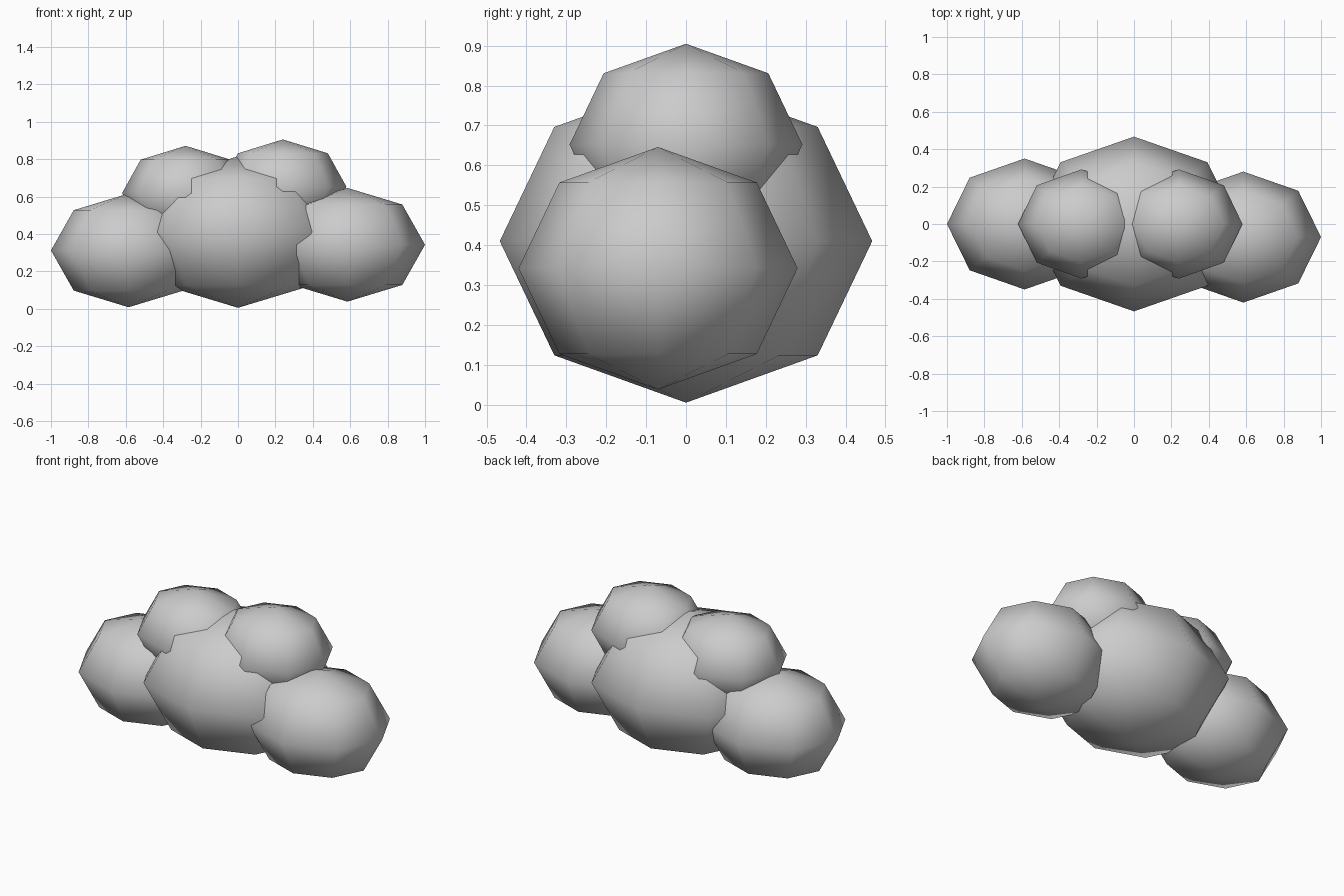
import bpy

if "Cube" in bpy.data.objects:
    bpy.data.objects.remove(bpy.data.objects["Cube"])


def puff(name, center, radii):
    """Low-poly smooth ellipsoid: 8 segments, 4 rings."""
    bpy.ops.mesh.primitive_uv_sphere_add(segments=8, ring_count=4, radius=1, location=center)
    ob = bpy.context.object
    ob.name = name
    ob.scale = radii
    bpy.ops.object.transform_apply(location=False, rotation=False, scale=True)
    bpy.ops.object.shade_smooth()
    return ob


# Large central body of the cloud
puff("cloud_center", (0, 0, 0.41), (0.555, 0.467, 0.405))

# Lower side puffs
side = (0.415, 0.35, 0.304)
puff("cloud_left", (-0.585, 0, 0.312), side)
puff("cloud_right", (0.585, -0.07, 0.342), side)

# Upper puffs
upper = (0.34, 0.292, 0.253)
puff("cloud_top_left", (-0.28, 0, 0.618), upper)
puff("cloud_top_right", (0.24, 0, 0.652), upper)
